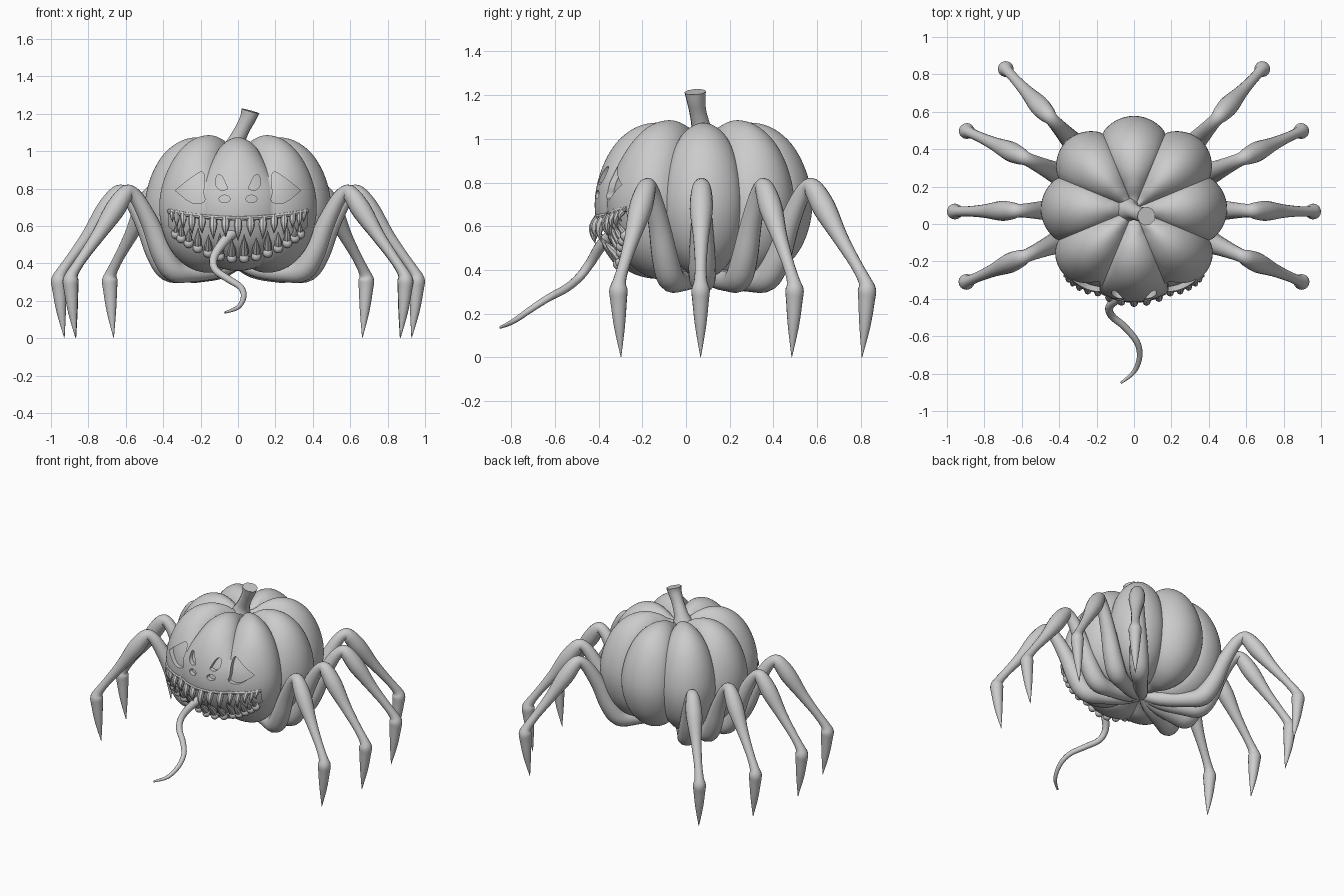
import bpy, bmesh, math
from mathutils import Vector, Quaternion
from mathutils.bvhtree import BVHTree

if "Cube" in bpy.data.objects:
    bpy.data.objects.remove(bpy.data.objects["Cube"])

CY, CZ = 0.08, 0.70   # pumpkin centre


def finish(name, bm, angle=40):
    bmesh.ops.recalc_face_normals(bm, faces=bm.faces)
    me = bpy.data.meshes.new(name)
    bm.to_mesh(me)
    bm.free()
    ob = bpy.data.objects.new(name, me)
    bpy.context.collection.objects.link(ob)
    smooth(me, angle)
    return ob


def smooth(me, angle):
    for p in me.polygons:
        p.use_smooth = True
    me.set_sharp_from_angle(angle=math.radians(angle))


def spline(pts, steps):
    """Catmull-Rom through tuples of any length."""
    out, n = [], len(pts)
    for i in range(n - 1):
        a, b, c, d = pts[max(i - 1, 0)], pts[i], pts[i + 1], pts[min(i + 2, n - 1)]
        for s in range(steps):
            t = s / steps
            out.append(tuple(0.5 * (2 * q + (r - p) * t + (2 * p - 5 * q + 4 * r - u) * t * t
                                    + (3 * q - p - 3 * r + u) * t ** 3)
                             for p, q, r, u in zip(a, b, c, d)))
    return out + [tuple(pts[-1])]


def sweep(bm, pts, sides=12, steps=4):
    """Tube through (x, y, z, radius) points."""
    path = spline(pts, steps)
    pos = [Vector(p[:3]) for p in path]
    rings, side, old = [], None, None
    for i, p in enumerate(path):
        t = (pos[min(i + 1, len(pos) - 1)] - pos[max(i - 1, 0)]).normalized()
        if side is None:
            side = t.orthogonal().normalized()
        else:
            side = old.rotation_difference(t) @ side
        old = t
        r = max(p[3], 0.001)
        rings.append([bm.verts.new(pos[i] + Quaternion(t, 2 * math.pi * k / sides) @ side * r)
                      for k in range(sides)])
    for a, b in zip(rings, rings[1:]):
        for k in range(sides):
            bm.faces.new((a[k], a[k - 1], b[k - 1], b[k]))
    bm.faces.new(rings[0])
    bm.faces.new(rings[-1][::-1])


# Pumpkin: eight-lobed revolved profile, ribs softer across the face
PROFILE = [(0, 1.01), (0.06, 1.02), (0.13, 1.06), (0.22, 1.08), (0.32, 1.055), (0.41, 0.98),
           (0.475, 0.86), (0.505, 0.72), (0.49, 0.59), (0.435, 0.47), (0.34, 0.385),
           (0.22, 0.355), (0.1, 0.38), (0, 0.40)]


def pumpkin_mesh(scale=1.0, around=192):
    bm = bmesh.new()
    rings = []
    for r, z in spline(PROFILE, 5)[1:-1]:
        ring = []
        for k in range(around):
            a = 2 * math.pi * k / around
            rib = 1 - abs(math.cos(4 * a)) ** 0.8
            face = max(0, min(1, (-math.sin(a) - 0.4) / 0.3)) * max(0, min(1, (1.0 - z) / 0.2))
            f = 1 - 0.135 * (1 - 0.6 * face) * rib * min(1, r / 0.15) - 0.015 * math.cos(4 * a)
            f *= scale
            ring.append(bm.verts.new((r * f * math.cos(a), CY + r * f * math.sin(a), CZ + (z - CZ) * f)))
        rings.append(ring)
    for a, b in zip(rings, rings[1:]):
        for k in range(around):
            bm.faces.new((a[k - 1], a[k], b[k], b[k - 1]))
    bm.faces.new(rings[0])
    bm.faces.new(rings[-1])
    return bm


bm = pumpkin_mesh()
bm.normal_update()
tree = BVHTree.FromBMesh(bm)
pumpkin = finish("pumpkin_shell", bm, 50)
finish("pumpkin_core", pumpkin_mesh(0.94, 128), 50)


def front_y(x, z):
    hit = tree.ray_cast(Vector((x, -2, z)), Vector((0, 1, 0)))[0]
    return hit.y if hit else -0.2


def upper_z(x):
    return 0.635 + 0.04 * (x / 0.38) ** 2


def lower_z(x):
    return 0.435 + 0.17 * (x / 0.38) ** 2


# Carved eyes, nose holes and mouth
eye = spline([(0.335, 0.79), (0.26, 0.85), (0.195, 0.89), (0.178, 0.85), (0.185, 0.78),
              (0.18, 0.73), (0.25, 0.725), (0.335, 0.79)], 3)[:-1]
nose = spline([(0.055, 0.80), (0.09, 0.79), (0.12, 0.82), (0.112, 0.87), (0.085, 0.865), (0.055, 0.80)], 3)[:-1]
nostril = [(0.072 + 0.03 * math.cos(i * math.pi / 6), 0.745 + 0.02 * math.sin(i * math.pi / 6)) for i in range(12)]
xs = [0.37 * (i / 12 - 1) for i in range(25)]
mouth = [(x, upper_z(x)) for x in xs] + [(x, lower_z(x)) for x in reversed(xs)]
shapes = [mouth] + [[(s * x, z) for x, z in shape] for shape in (eye, nose, nostril) for s in (1, -1)]
bm = bmesh.new()
for shape in shapes:
    face = bm.faces.new([bm.verts.new((x, -0.8, z)) for x, z in shape])
    ext = bmesh.ops.extrude_face_region(bm, geom=[face])["geom"]
    bmesh.ops.translate(bm, vec=(0, 0.72, 0), verts=[v for v in ext if isinstance(v, bmesh.types.BMVert)])
# extruding an open face keeps the start cap, so each prism is closed
cutter = finish("face_cutter", bm)
cutter.hide_render = True
mod = pumpkin.modifiers.new("carve", "BOOLEAN")
mod.operation, mod.object, mod.solver = "DIFFERENCE", cutter, "EXACT"
dg = bpy.context.evaluated_depsgraph_get()
carved = bpy.data.meshes.new_from_object(pumpkin.evaluated_get(dg))
pumpkin.modifiers.clear()
pumpkin.data = carved
smooth(carved, 50)
bpy.data.objects.remove(cutter)

# Upper lip
bm = bmesh.new()
sweep(bm, [(x, front_y(x, upper_z(x)) + 0.004, upper_z(x) + 0.006, 0.013) for x in xs], 8, 1)
finish("upper_lip", bm)

# Teeth and lower gum bumps
teeth, gums = bmesh.new(), bmesh.new()
N = 15
for i in range(N):
    t = 2 * i / (N - 1) - 1
    x = 0.365 * math.sin(1.3 * t)
    size = 1 - 0.5 * t * t
    z, length = upper_z(x), (0.115 if i % 2 else 0.095) * size
    y = front_y(x, z)
    sweep(teeth, [(x, y + 0.012, z + 0.012, 0.016), (x, y - 0.008, z - 0.3 * length, 0.02 * size + 0.003),
                  (x, y - 0.012, z - 0.65 * length, 0.014 * size), (x * 0.99, y - 0.002, z - length, 0.001)], 8, 3)
for i in range(N - 1):
    t = 2 * (i + 0.5) / (N - 1) - 1
    x = 0.355 * math.sin(1.3 * t)
    size = 1 - 0.55 * t * t
    z, length = lower_z(x), (0.12 if i % 2 else 0.095) * size
    y, ytip = front_y(x, z), front_y(x, z + length)
    sweep(teeth, [(x, y + 0.01, z - 0.01, 0.018), (x, y - 0.014, z + 0.3 * length, 0.02 * size + 0.003),
                  (x, (y + ytip) / 2 - 0.016, z + 0.65 * length, 0.013 * size),
                  (x * 0.99, ytip - 0.006, z + length, 0.001)], 8, 3)
    made = bmesh.ops.create_uvsphere(gums, u_segments=12, v_segments=8, radius=0.027)["verts"]
    bmesh.ops.translate(gums, verts=made, vec=(x, y + 0.006, z - 0.008))
finish("teeth", teeth)
finish("lower_gums", gums, 60)

# Tongue
bm = bmesh.new()
sweep(bm, [(-0.02, -0.33, 0.57, 0.03), (-0.08, -0.39, 0.51, 0.026), (-0.13, -0.44, 0.43, 0.022),
           (-0.12, -0.49, 0.365, 0.02), (-0.05, -0.55, 0.315, 0.019), (0.015, -0.63, 0.272, 0.017),
           (0.03, -0.71, 0.22, 0.015), (0.0, -0.79, 0.165, 0.012), (-0.07, -0.85, 0.137, 0.006)], 12, 5)
finish("tongue", bm, 60)

# Stem
bm = bmesh.new()
sweep(bm, [(-0.03, 0.075, 0.99, 0.07), (-0.01, 0.07, 1.05, 0.047), (0.025, 0.055, 1.12, 0.04),
           (0.055, 0.045, 1.18, 0.044), (0.066, 0.042, 1.215, 0.05)], 10, 4)
finish("stem", bm)

# Eight spider legs: radial template of (distance, height, radius)
LEG = [(0.0, 0.40, .03), (0.12, 0.365, .045), (0.27, 0.35, .05), (0.37, 0.365, .062), (0.435, 0.46, .06),
       (0.495, 0.6, .05), (0.565, 0.73, .04), (0.615, 0.782, .036), (0.65, 0.765, .046), (0.71, 0.68, .053),
       (0.80, 0.55, .036), (0.89, 0.43, .027), (0.945, 0.35, .03), (0.957, 0.31, .042), (0.955, 0.26, .038),
       (0.945, 0.14, .025), (0.928, 0.0, .001)]
for name, deg, k in (("front", -23.5, 1.02), ("middle", -0.8, 1.0), ("rear", 25, 1.03), ("back", 47.5, 1.06)):
    for side, s in (("right", 1), ("left", -1)):
        c, d = math.cos(math.radians(deg)) * s * k, math.sin(math.radians(deg)) * k
        bm = bmesh.new()
        sweep(bm, [(r * c, CY + r * d, z, w) for r, z, w in LEG], 16, 4)
        finish(f"{name}_leg_{side}", bm, 70)
